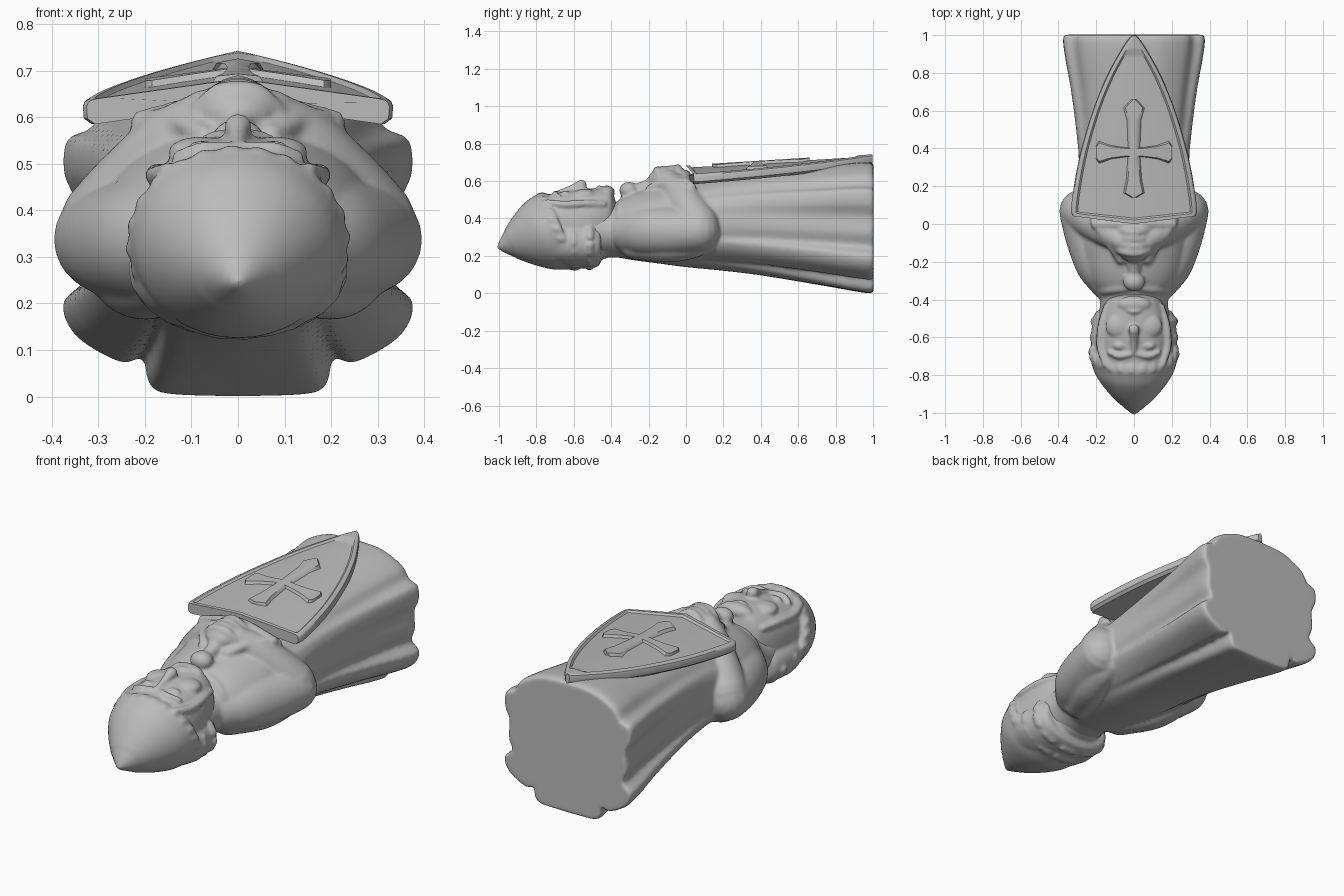
import bpy, bmesh, math
from mathutils import Vector

cube = bpy.data.objects.get("Cube")
if cube:
    bpy.data.objects.remove(cube, do_unlink=True)

stone = bpy.data.materials.new("grey stone")
stone.use_nodes = True
GREY = (0.5, 0.5, 0.5, 1)
stone.diffuse_color = GREY
stone.node_tree.nodes["Principled BSDF"].inputs["Base Color"].default_value = GREY


def spline(pts, n):
    """Smooth path through tuples of any length, n steps per span."""
    P = [Vector(p) for p in pts]
    P = [P[0] * 2 - P[1]] + P + [P[-1] * 2 - P[-2]]
    out = []
    for a, b, c, d in zip(P, P[1:], P[2:], P[3:]):
        for i in range(n):
            t = i / n
            out.append(0.5 * (2 * b + (c - a) * t + (2 * a - 5 * b + 4 * c - d) * t * t
                              + (3 * b - a - 3 * c + d) * t ** 3))
    return out + [P[-2]]


def finish(name, bm, angle=40):
    bmesh.ops.recalc_face_normals(bm, faces=bm.faces)
    me = bpy.data.meshes.new(name)
    bm.to_mesh(me)
    bm.free()
    me.materials.append(stone)
    ob = bpy.data.objects.new(name, me)
    bpy.context.collection.objects.link(ob)
    bpy.ops.object.select_all(action='DESELECT')
    ob.select_set(True)
    bpy.context.view_layer.objects.active = ob
    bpy.ops.object.shade_smooth_by_angle(angle=math.radians(angle))
    return ob


def carve(name, parts, voxel, passes):
    """Fuse overlapping parts into one softly carved skin."""
    bpy.ops.object.select_all(action='DESELECT')
    for ob in parts:
        ob.select_set(True)
    bpy.context.view_layer.objects.active = parts[0]
    bpy.ops.object.join()
    parts[0].name = name
    mod = parts[0].modifiers.new("fuse", 'REMESH')
    mod.mode = 'VOXEL'
    mod.voxel_size = voxel
    mod.use_smooth_shade = True
    mod = parts[0].modifiers.new("soften", 'SMOOTH')
    mod.factor = .5
    mod.iterations = passes


def loft(name, rings, angle=40):
    """Skin closed rings of equal length and cap both ends."""
    bm = bmesh.new()
    vs = [[bm.verts.new(p) for p in r] for r in rings]
    for a, b in zip(vs, vs[1:]):
        for i in range(len(a)):
            j = (i + 1) % len(a)
            bm.faces.new((a[i], a[j], b[j], b[i]))
    bm.faces.new(vs[0])
    bm.faces.new(vs[-1])
    return finish(name, bm, angle)


def both(half):
    """Close a half outline by mirroring it in x."""
    return half + [(-x, y, z) for x, y, z in half[-2:0:-1]]


def tube(name, pts, sides=20, n=6):
    """Round-ended tube through (x, y, z, radius) points."""
    path = spline(pts, n)
    C = [p.to_3d() for p in path]
    R = [p[3] for p in path]
    T = [(C[min(i + 1, len(C) - 1)] - C[max(i - 1, 0)]).normalized() for i in range(len(C))]
    caps = [math.radians(a) for a in (85, 65, 45, 22)]
    rows = [(C[0] - T[0] * R[0] * math.sin(a), T[0], R[0] * math.cos(a)) for a in caps]
    rows += list(zip(C, T, R))
    rows += [(C[-1] + T[-1] * R[-1] * math.sin(a), T[-1], R[-1] * math.cos(a)) for a in caps[::-1]]
    side = T[0].orthogonal().normalized()
    rings = []
    for c, t, r in rows:
        side = (side - t * side.dot(t)).normalized()
        up = t.cross(side)
        rings.append([c + r * (side * math.cos(k) + up * math.sin(k))
                      for k in (math.tau * i / sides for i in range(sides))])
    return loft(name, rings, 60)


def blob(name, loc, size):
    bm = bmesh.new()
    bmesh.ops.create_uvsphere(bm, u_segments=24, v_segments=14, radius=1)
    for v in bm.verts:
        v.co = Vector(a * s + o for a, s, o in zip(v.co, size, loc))
    return finish(name, bm, 60)


def barrel(name, rows, power=1.0, sides=48, n=5):
    """Oval body along y from rows of (y, half width, bottom, top)."""
    def sq(v):
        return math.copysign(abs(v) ** power, v)
    turns = [math.tau * i / sides for i in range(sides)]
    return loft(name, [[(w * sq(math.cos(a)), y, (lo + hi) / 2 + (hi - lo) / 2 * sq(math.sin(a)))
                        for a in turns] for y, w, lo, hi in spline(rows, n)])


# Robe: round at the chest, opening into deep folds at the hem
hem = [(0, .70), (.15, .69), (.27, .635), (.315, .575), (.365, .55), (.372, .48), (.345, .41),
       (.35, .32), (.33, .25), (.375, .2), (.345, .13), (.25, .075), (.205, .085), (.19, .03),
       (.15, .008), (0, .002)]
fold = [Vector((x / .372, (z - .35) / .35)) for x, z in spline(hem, 5)]
fold[0].x = fold[-1].x = 0
rows = [(-.40, .16, .20, .47), (-.3, .24, .18, .53), (-.15, .285, .16, .57), (0, .295, .14, .60),
        (.2, .295, .12, .63), (.4, .305, .095, .655), (.7, .335, .045, .68), (.92, .368, .006, .70),
        (.98, .373, -.002, .70), (1.002, .366, .002, .69)]
rings = []
for y, w, lo, hi in spline(rows, 5):
    t = min(1, max(0, (y + .1) / .95))
    pts = [p.normalized().lerp(p, t) for p in fold]
    rings.append(both([(w * p.x, y, (lo + hi) / 2 + (hi - lo) / 2 * p.y) for p in pts]))
body = [loft("robe", rings, 50)]

# Head, neck and mail hood
head = [barrel("head", [(-.79, .18, .16, .52), (-.7, .2, .15, .535), (-.6, .2, .15, .552),
                        (-.5, .185, .17, .56), (-.42, .155, .19, .56), (-.395, .13, .22, .545),
                        (-.375, .09, .25, .49)], .8)]
body.append(barrel("neck", [(-.5, .19, .18, .46), (-.42, .18, .19, .47), (-.34, .19, .19, .50)]))
head.append(barrel("mail_hood", [(-.7, .21, .145, .42), (-.62, .228, .135, .41), (-.52, .22, .135, .40),
                                 (-.47, .205, .145, .39), (-.455, .185, .17, .37)], .9))

# Helmet: pointed dome on a tilted rim
mid, tip = Vector((0, -.705, .33)), Vector((0, -1.008, .242))


def rim_point(a, r):
    return Vector((math.cos(a) * r * 1.06, -.39 * math.sin(a) * r, .92 * math.sin(a) * r))


dome = [(0, .22), (.25, .197), (.5, .15), (.72, .096), (.78, .077), (.86, .053), (.95, .024), (1, .006)]
head.append(loft("helmet", [[mid.lerp(tip, s) + rim_point(math.tau * i / 48, r) for i in range(48)]
                            for s, r in spline(dome, 5)], 50))

# Scalloped helmet rim
bm = bmesh.new()
vs = []
for k in range(10):
    a, ring = math.tau * k / 10, []
    for i in range(144):
        b = math.tau * i / 144
        wave = .004 * math.sin(b * 24)
        ring.append(bm.verts.new(mid + Vector((0, .03 * math.sin(a) + .022, 0))
                                 + rim_point(b, .212 + (.013 + wave) * math.cos(a))))
    vs.append(ring)
for k in range(10):
    for i in range(144):
        j, m = (i + 1) % 144, (k + 1) % 10
        bm.faces.new((vs[k][i], vs[k][j], vs[m][j], vs[m][i]))
head.append(finish("helmet_rim", bm, 60))

# Raised plates round the back of the hood
for row, y in enumerate((-.6, -.515)):
    for i in range(6):
        arc = [math.radians(186 + i * 36 + row * 14 + d) for d in (-8, 8)]
        head.append(tube("hood_plate", [(.212 * math.cos(a), y, .275 + .128 * math.sin(a), .025)
                                        for a in arc], 12))

# Face
head += [
    tube("nose", [(0, -.68, .535, .016), (0, -.61, .56, .02), (0, -.56, .578, .03)]),
    blob("chin_beard", (0, -.425, .54), (.09, .045, .036)),
    tube("mouth", [(-.06, -.435, .548, .01), (0, -.465, .564, .013), (.06, -.435, .548, .01)])]
for s, side in ((1, "left"), (-1, "right")):
    head += [
        blob(side + "_eye", (s * .075, -.645, .53), (.036, .022, .02)),
        tube(side + "_brow", [(s * .02, -.69, .535, .014), (s * .08, -.70, .53, .016),
                              (s * .13, -.68, .515, .013)]),
        blob(side + "_cheek", (s * .08, -.54, .525), (.07, .065, .033)),
        tube(side + "_hood_edge", [(s * .15, -.745, .485, .018), (s * .178, -.65, .475, .02),
                                   (s * .172, -.54, .48, .02), (s * .145, -.44, .475, .018)])]

    # Sleeves, cuffs and collar
    body += [
        tube(side + "_upper_arm", [(s * .125, -.29, .33, .12), (s * .18, -.2, .333, .133),
                                   (s * .235, -.06, .333, .13), (s * .279, .065, .337, .117)], 32),
        tube(side + "_shoulder_back", [(s * .13, -.27, .27, .09), (s * .2, -.1, .26, .095),
                                       (s * .235, .03, .27, .085), (s * .235, .11, .28, .065)], 32),
        tube(side + "_forearm", [(s * .272, .065, .365, .113), (s * .215, .02, .44, .105),
                                 (s * .135, -.04, .54, .085), (s * .07, -.09, .605, .055)], 32),
        tube(side + "_cuff", [(s * .07, -.19, .56, .024), (s * .13, -.10, .59, .025),
                              (s * .185, -.02, .59, .026), (s * .21, .03, .57, .024)]),
        tube(side + "_collar", [(s * .03, -.335, .495, .022), (s * .11, -.345, .465, .025),
                                (s * .16, -.35, .40, .028), (s * .16, -.35, .30, .022)])]

# Hands clasped on the sword
body.append(blob("hands", (0, -.09, .61), (.1, .115, .062)))
for i in range(4):
    y = -.15 + i * .037
    body.append(tube("finger", [(-.085, y + .012, .615, .017), (-.045, y, .65, .021),
                                (0, y - .004, .657 + i * .004, .022), (.045, y, .65, .021),
                                (.085, y + .012, .615, .017)], 14))
body += [
    blob("sword_pommel", (0, -.305, .55), (.058, .052, .046)),
    tube("sword_grip", [(0, -.28, .55, .03), (0, -.2, .575, .036), (0, -.12, .6, .04)]),
    tube("sword_guard", [(-.205, .0, .59, .026), (0, .0, .635, .026), (.205, .0, .59, .026)])]

carve("robed_body", body, .01, 4)
carve("helmeted_head", head, .008, 4)


# Shield: ridged plate with a raised border
def surface(x, y):
    return .68 + .063 * y - .14 * abs(x)


outline = [(.03, .325), (.07, .333), (.2, .318), (.35, .29), (.5, .25), (.65, .2), (.8, .135),
           (.92, .068), (.97, .036), (.998, .012)]
rings = []
for i, (y, w) in enumerate(spline(outline, 5)):
    d = .01 if i > 3 and w > .07 else 0
    half = []
    for inset, drop in ((w, d), (.036, d), (.026, 0), (.012, .001), (.004, .005), (0, .014), (.002, .04),
                        (.018, .054), (w, .054)):
        x = max(0, w - inset)
        yy = y + max(0, .2 - y) * .25 * (x / .333 - .7)
        half.append((x, yy, surface(x, y) - drop))
    rings.append(both(half))
loft("shield", rings, 35)

# Flared cross on the shield
long_arm = [(.14, .004), (.165, .046), (.23, .032), (.38, .021), (.55, .028), (.615, .046), (.66, .004)]
loft("cross_long_arm", [both([(0, y, surface(0, y) + .004), (h, y, surface(h, y) + .004),
                              (h + .01, y, surface(h, y) - .012), (0, y, surface(0, y) - .02)])
                        for y, h in long_arm], 50)
bar = [(-.2, .03), (-.185, .048), (-.12, .029), (-.05, .021), (0, .021)]
bar += [(-x, h) for x, h in bar[-2::-1]]
loft("cross_short_arm", [[(x, .38 + k * h, surface(x, .38 + k * h) + u)
                          for k, u in ((-1, .004), (1, .004), (1.3, -.015), (-1.3, -.015))]
                         for x, h in bar], 50)
